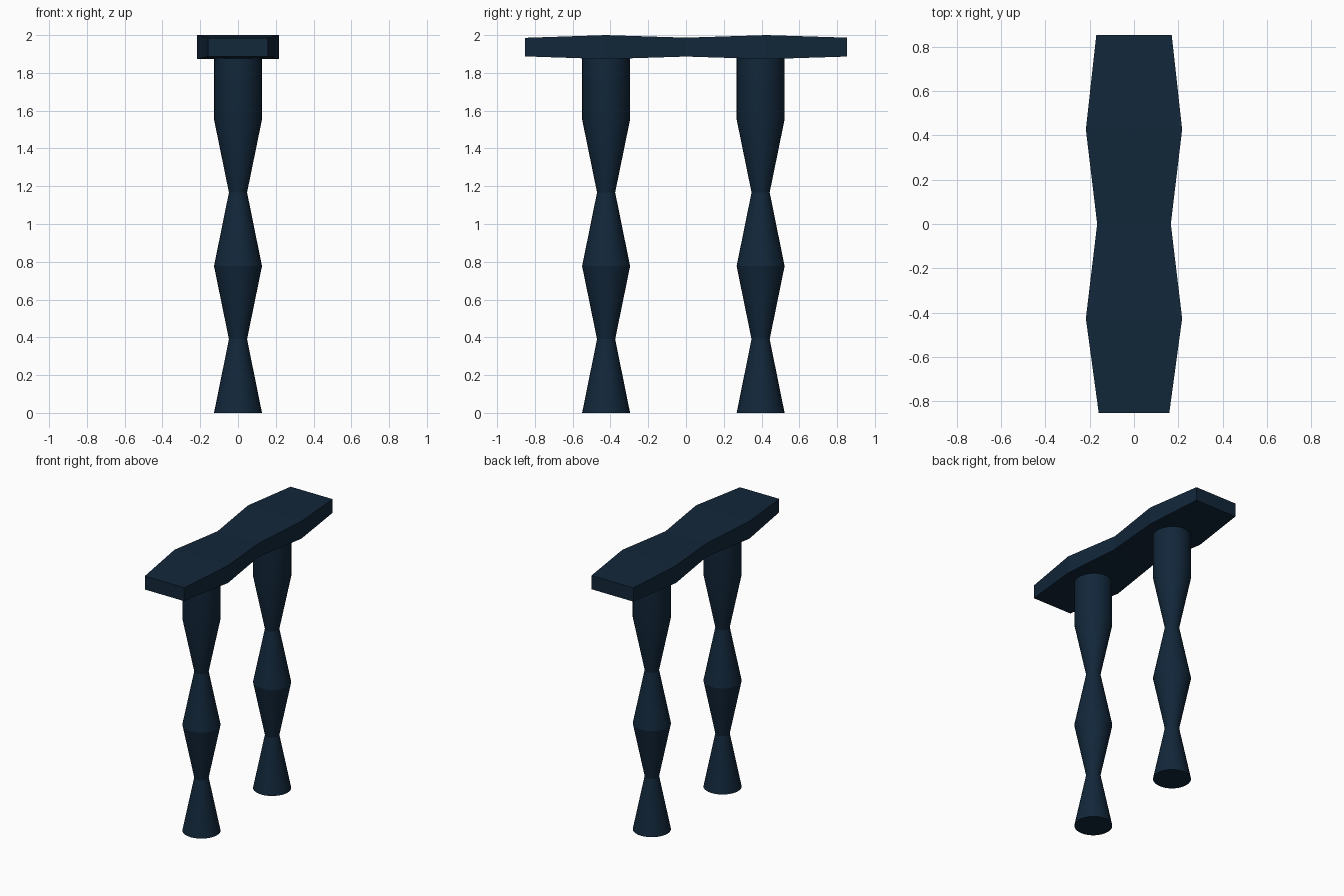
import bpy, bmesh, math

if "Cube" in bpy.data.objects:
    bpy.data.objects.remove(bpy.data.objects["Cube"])

navy = bpy.data.materials.new("dark_navy")
navy.diffuse_color = (0.006, 0.02, 0.042, 1)
navy.use_nodes = True
navy.node_tree.nodes["Principled BSDF"].inputs["Base Color"].default_value = navy.diffuse_color


def finish(name, bm):
    bmesh.ops.recalc_face_normals(bm, faces=bm.faces)
    mesh = bpy.data.meshes.new(name)
    bm.to_mesh(mesh)
    bm.free()
    mesh.materials.append(navy)
    obj = bpy.data.objects.new(name, mesh)
    bpy.context.collection.objects.link(obj)
    return obj


def loft(name, rings):
    """Skin a list of equal-length point rings and cap both ends."""
    bm = bmesh.new()
    loops = [[bm.verts.new(p) for p in ring] for ring in rings]
    n = len(loops[0])
    for a, b in zip(loops, loops[1:]):
        for i in range(n):
            j = (i + 1) % n
            bm.faces.new((a[i], a[j], b[j], b[i]))
    bm.faces.new(loops[0])
    bm.faces.new(loops[-1])
    return finish(name, bm)


# Top slab: box section swelling above each leg (y, half width, half height)
sections = [(-0.852, 0.159, 0.049), (-0.426, 0.217, 0.0635), (0, 0.166, 0.050),
            (0.426, 0.217, 0.0635), (0.852, 0.170, 0.050)]
Z = 1.9365
loft("top_slab", [[(-w, y, Z - h), (w, y, Z - h), (w, y, Z + h), (-w, y, Z + h)]
                  for y, w, h in sections])

# Legs: turned columns with two pinched waists (z, radius)
profile = [(0, 0.127), (0.39, 0.048), (0.777, 0.127), (1.167, 0.048),
           (1.554, 0.127), (1.90, 0.127)]
SIDES = 32
for name, y in (("front_leg", -0.423), ("back_leg", 0.395)):
    leg = loft(name, [[(r * math.cos(2 * math.pi * i / SIDES),
                        y + r * math.sin(2 * math.pi * i / SIDES), z)
                       for i in range(SIDES)] for z, r in profile])
    bpy.ops.object.select_all(action='DESELECT')
    leg.select_set(True)
    bpy.context.view_layer.objects.active = leg
    bpy.ops.object.shade_smooth_by_angle(angle=math.radians(20))
